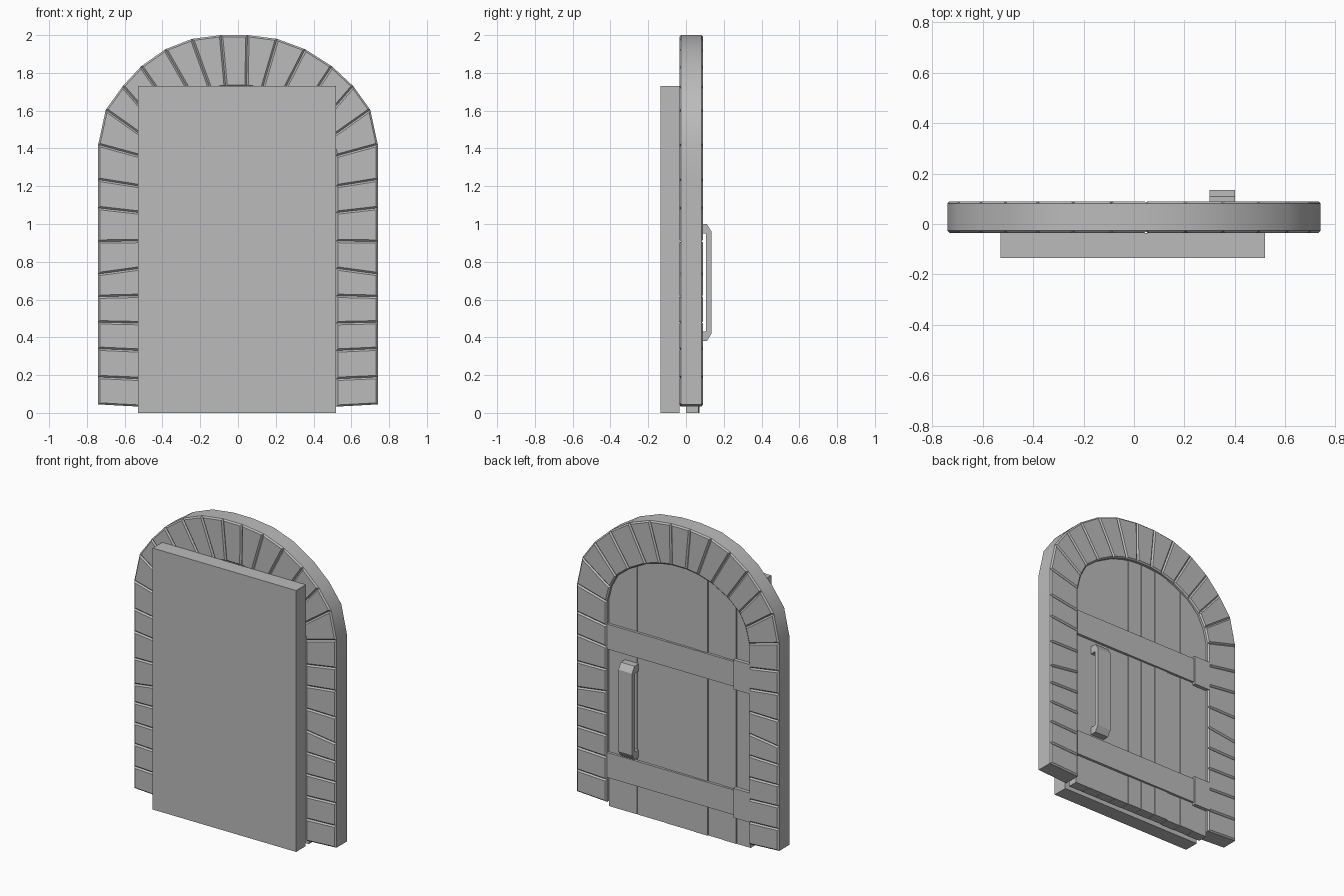
import bpy, bmesh, math, random

cube = bpy.data.objects.get("Cube")
if cube:
    bpy.data.objects.remove(cube, do_unlink=True)
random.seed(4)

grey = bpy.data.materials.new("plain grey")
grey.use_nodes = True
COLOUR = (0.5, 0.5, 0.5, 1)
grey.diffuse_color = COLOUR
grey.node_tree.nodes["Principled BSDF"].inputs["Base Color"].default_value = COLOUR


def finish(bm, name, smooth=False):
    bmesh.ops.recalc_face_normals(bm, faces=bm.faces)
    mesh = bpy.data.meshes.new(name)
    bm.to_mesh(mesh)
    bm.free()
    mesh.materials.append(grey)
    obj = bpy.data.objects.new(name, mesh)
    bpy.context.collection.objects.link(obj)
    if smooth:
        bpy.ops.object.select_all(action='DESELECT')
        obj.select_set(True)
        bpy.context.view_layer.objects.active = obj
        bpy.ops.object.shade_smooth_by_angle(angle=math.radians(30))
    return obj


def prism(name, points, shift):
    """Extrude a closed outline of 3D points along a vector."""
    bm = bmesh.new()
    face = bm.faces.new([bm.verts.new(p) for p in points])
    made = bmesh.ops.extrude_face_region(bm, geom=[face])["geom"]
    bmesh.ops.translate(bm, verts=[v for v in made if isinstance(v, bmesh.types.BMVert)], vec=shift)
    return finish(bm, name)


def box(name, x0, x1, y0, y1, z0, z1):
    return prism(name, [(x0, y0, z0), (x1, y0, z0), (x1, y0, z1), (x0, y0, z1)], (0, y1 - y0, 0))


# Stone surround: joints as (outer x, outer z, inner x, inner z), bottom to crown
OUT, IN = 0.74, 0.52
legs = [(0.045, 0.033), (0.19, 0.18), (0.34, 0.33), (0.48, 0.475), (0.615, 0.62),
        (0.735, 0.765), (0.907, 0.91), (1.085, 1.06), (1.235, 1.20), (1.42, 1.36)]
crown = [(0.70, 1.605, 0.495, 1.46), (0.61, 1.73, 0.45, 1.545), (0.505, 1.835, 0.36, 1.62),
         (0.37, 1.925, 0.24, 1.685), (0.225, 1.98, 0.138, 1.715), (0.07, 2.0, 0.055, 1.728)]
half = [(OUT, a, IN, b) for a, b in legs] + crown
joints = half + [(-a, b, -c, d) for a, b, c, d in reversed(half)]

FRONT, BACK, CHAMFER = -0.035, 0.09, 0.009
bm = bmesh.new()
rings = []
for ox, oz, ix, iz in joints:
    lean = 0.02 * max(0, (oz - 1.73) / 0.27)
    ox, ix = ox - lean, ix - lean / 2
    rings.append([bm.verts.new(p) for p in (
        (ox, FRONT + CHAMFER, oz), (ox, BACK - CHAMFER, oz),
        (ix, BACK - CHAMFER, iz), (ix, FRONT + CHAMFER, iz))])
stones = []
for a, b in zip(rings, rings[1:]):
    for k in range(4):
        f = bm.faces.new((a[k], a[(k + 1) % 4], b[(k + 1) % 4], b[k]))
        if k in (1, 3):
            stones.append(f)
bm.faces.new(rings[0])
bm.faces.new(rings[-1])
bmesh.ops.recalc_face_normals(bm, faces=bm.faces)
# raise each stone face with a chamfer, leaving grooves between stones
bmesh.ops.inset_individual(bm, faces=stones, thickness=CHAMFER, depth=CHAMFER, use_even_offset=True)
finish(bm, "stone_arch", smooth=True)

# Plain slab on the front
box("front_slab", -0.53, 0.52, -0.135, FRONT, 0, 1.73)


# Door boards with tops cut to the arch
def arch_z(x):
    return 1.36 + 0.365 * math.sqrt(max(0, 1 - (x / 0.525) ** 2))


BOARDS, STEPS = 10, 4
width = 1.04 / BOARDS
for i in range(BOARDS):
    x0 = -IN + i * width
    x1 = x0 + width - 0.002
    y = random.choice((0.0, 0.003, 0.006))
    top = [x1 + (x0 - x1) * s / STEPS for s in range(STEPS + 1)]
    outline = [(x0, y, 0), (x1, y, 0)] + [(x, y, arch_z(x)) for x in top]
    prism(f"door_board_{i + 1}", outline, (0, 0.066, 0))

# Straps and hinge plates
for label, z0, z1 in (("lower", 0.195, 0.36), ("upper", 1.045, 1.21)):
    box(label + "_strap", -0.50, 0.525, 0.06, 0.083, z0, z1)
    box(label + "_hinge", -0.53, -0.41, 0.06, 0.09, z0 - 0.015, z1 + 0.015)

# Pull handle
profile = [(0.065, 1.0), (0.11, 1.0), (0.135, 0.96), (0.135, 0.42), (0.11, 0.38), (0.065, 0.38),
           (0.065, 0.43), (0.107, 0.43), (0.107, 0.95), (0.065, 0.95)]
prism("door_handle", [(0.30, y, z) for y, z in profile], (0.10, 0, 0))
